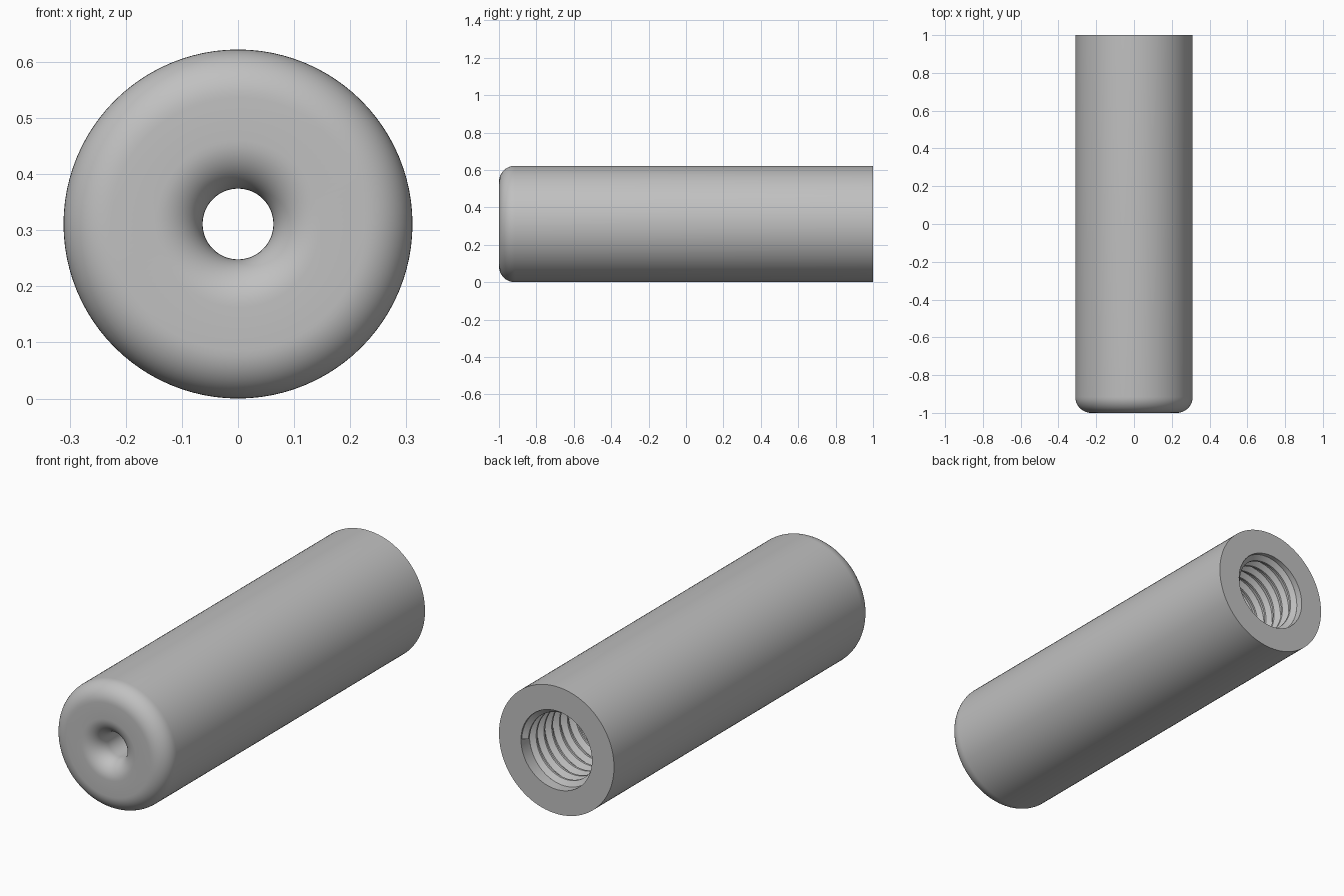
import bpy, bmesh
from math import sin, cos, pi, radians

cube = bpy.data.objects.get("Cube")
if cube:
    bpy.data.objects.remove(cube, do_unlink=True)

RADIUS, FILLET = 0.311, 0.085
HOLE, BORE, CREST = 0.063, 0.192, 0.168
BORE_END, PITCH = -0.3, 0.06

grey = bpy.data.materials.new("grey_metal")
grey.use_nodes = True
colour = (0.53, 0.53, 0.53, 1)
grey.diffuse_color = colour
grey.node_tree.nodes["Principled BSDF"].inputs["Base Color"].default_value = colour


def arc(cx, cy, r, start, end, n=12):
    angles = [radians(start + (end - start) * i / n) for i in range(n + 1)]
    return [(cx + r * cos(a), cy + r * sin(a)) for a in angles]


def revolve(name, profile, steps, turns=1, pitch=0):
    """Sweep a closed (radius, y) profile around the long axis."""
    mesh = bpy.data.meshes.new(name)
    n = len(profile)
    mesh.from_pydata([(r, y, 0) for r, y in profile],
                     [(i, (i + 1) % n) for i in range(n)], [])
    obj = bpy.data.objects.new(name, mesh)
    bpy.context.collection.objects.link(obj)
    obj.location.z = RADIUS
    screw = obj.modifiers.new("sweep", 'SCREW')
    screw.axis = 'Y'
    screw.steps = screw.render_steps = steps
    screw.iterations = turns
    screw.screw_offset = pitch
    screw.use_merge_vertices = pitch == 0
    bpy.ops.object.select_all(action='DESELECT')
    obj.select_set(True)
    bpy.context.view_layer.objects.active = obj
    bpy.ops.object.convert(target='MESH')
    bm = bmesh.new()
    bm.from_mesh(obj.data)
    bmesh.ops.remove_doubles(bm, verts=bm.verts, dist=0.00001)
    bmesh.ops.holes_fill(bm, edges=[e for e in bm.edges if e.is_boundary])
    bmesh.ops.recalc_face_normals(bm, faces=bm.faces)
    bm.to_mesh(obj.data)
    bm.free()
    obj.data.materials.clear()
    obj.data.materials.append(grey)
    bpy.ops.object.shade_smooth_by_angle(angle=radians(30))
    return obj


# Sleeve: rounded front edge, flared small hole, wide bore from the back
front_edge = arc(RADIUS - FILLET, -1 + FILLET, FILLET, 0, -90)
hole_flare = arc(HOLE + FILLET, -1 + FILLET, FILLET, -90, -180)
bore = [(HOLE, BORE_END), (BORE, BORE_END), (BORE, 1)]
revolve("sleeve", [(RADIUS, 1)] + front_edge + hole_flare + bore, 96)

# Internal thread: trapezoid ridge wound along the bore
start = BORE_END + 0.05
turns = int((0.95 - start) / PITCH)
ridge = [(BORE + 0.01, start), (BORE, start), (CREST, start + 0.017),
         (CREST, start + 0.027), (BORE, start + 0.044), (BORE + 0.01, start + 0.044)]
revolve("internal_thread", ridge, 64, turns, PITCH)
